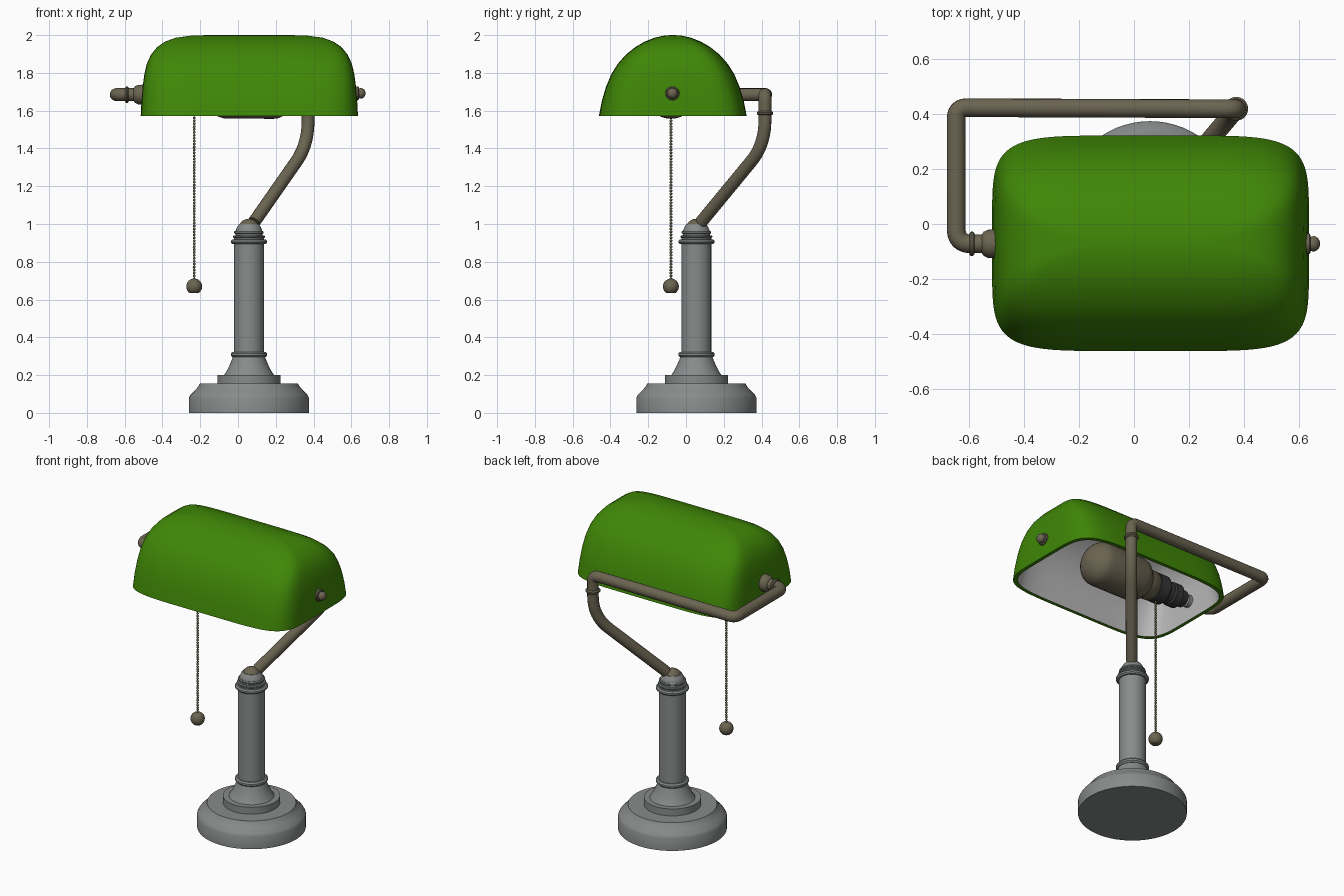
import bpy, bmesh, math
from mathutils import Vector, Matrix

if "Cube" in bpy.data.objects:
    bpy.data.objects.remove(bpy.data.objects["Cube"])


def material(name, r, g, b):
    m = bpy.data.materials.new(name)
    m.use_nodes = True
    m.diffuse_color = (r, g, b, 1)
    m.node_tree.nodes["Principled BSDF"].inputs["Base Color"].default_value = (r, g, b, 1)
    return m


GREEN = material("green glass", 0.05, 0.24, 0.002)
WHITE = material("pale lining", 0.5, 0.5, 0.5)
GREY = material("grey metal", 0.25, 0.26, 0.26)
BRONZE = material("bronze", 0.147, 0.127, 0.082)
BLACK = material("black socket", 0.035, 0.035, 0.035)


def finish(bm, name, *mats, angle=35):
    bmesh.ops.recalc_face_normals(bm, faces=bm.faces)
    me = bpy.data.meshes.new(name)
    bm.to_mesh(me)
    bm.free()
    ob = bpy.data.objects.new(name, me)
    bpy.context.collection.objects.link(ob)
    for m in mats:
        me.materials.append(m)
    bpy.ops.object.select_all(action='DESELECT')
    ob.select_set(True)
    bpy.context.view_layer.objects.active = ob
    bpy.ops.object.shade_smooth_by_angle(angle=math.radians(angle))
    return ob


def loft(bm, rings):
    """Skin closed rings of points, capping both ends; returns face rows."""
    rows = [[bm.verts.new(p) for p in ring] for ring in rings]
    n = len(rows[0])
    bands = [[bm.faces.new((a[i], a[(i + 1) % n], b[(i + 1) % n], b[i])) for i in range(n)]
             for a, b in zip(rows, rows[1:])]
    caps = [bm.faces.new(rows[0]), bm.faces.new(rows[-1])]
    return bands, caps


def lathe(name, mat, profile, origin, along_x=False, sides=48):
    """Turn (radius, distance) pairs about z, or about x."""
    bm = bmesh.new()
    turns = [math.tau * i / sides for i in range(sides)]
    loft(bm, [[(r * math.cos(t), r * math.sin(t), h) for t in turns] for r, h in profile])
    if along_x:
        bm.transform(Matrix.Rotation(math.pi / 2, 4, 'Y'))
    bm.transform(Matrix.Translation(origin))
    return finish(bm, name, mat)


def arc(r, h, steps=8, start=0.0, squash=1.0):
    """Quarter-round from radius r at height h up to a near-point."""
    return [(r * math.cos(a), h + squash * r * math.sin(a)) for a in
            (start + (1.54 - start) * i / steps for i in range(steps + 1))]


# Base and column
AXIS = (0.058, 0.055, 0)
lathe("base", GREY, [(0.318, 0), (0.318, 0.08), (0.31, 0.095), (0.285, 0.12), (0.268, 0.14),
                     (0.26, 0.155), (0.167, 0.155), (0.167, 0.2), (0.133, 0.2), (0.118, 0.222),
                     (0.104, 0.25), (0.091, 0.28), (0.084, 0.3)], AXIS, sides=64)
lathe("column", GREY, [(0.079, 0.29), (0.079, 0.93)], AXIS)


def ring(name, r, z, h, mat=GREY, origin=AXIS, along_x=False):
    e = h * 0.3
    return lathe(name, mat, [(r - e, z), (r, z + e), (r, z + h - e), (r - e, z + h)], origin, along_x)


ring("lower_column_ring", 0.096, 0.295, 0.028)
ring("upper_column_ring", 0.096, 0.893, 0.026)
ring("neck_ring", 0.084, 0.926, 0.014)
ring("cap_ring", 0.078, 0.948, 0.016)
lathe("column_cap", GREY, [(0.074, 0.92), (0.07, 0.966), (0.062, 0.985), (0.052, 1.0)], AXIS)
lathe("cap_dome", BRONZE, arc(0.056, 0.972), AXIS)


# Bent tube carrying the shade
def rounded(path, steps=10):
    """Round each inner corner by its given setback."""
    pts = [Vector(path[0][0])]
    for (a, _), (b, d), (c, _) in zip(path, path[1:], path[2:]):
        a, b, c = Vector(a), Vector(b), Vector(c)
        p, q = b + (a - b).normalized() * d, b + (c - b).normalized() * d
        for i in range(steps + 1):
            t = i / steps
            pts.append(p * (1 - t) ** 2 + b * 2 * t * (1 - t) + q * t * t)
    return pts + [Vector(path[-1][0])]


ARM_Z, SHADE_Y, POST = 1.685, -0.072, (0.371, 0.418)
path = rounded([((0.085, 0.08, 1.01), 0), ((*POST, 1.42), 0.13), ((*POST, ARM_Z), 0.04),
                ((-0.645, 0.422, ARM_Z), 0.04), ((-0.645, SHADE_Y, ARM_Z), 0.055),
                ((-0.5, SHADE_Y, ARM_Z), 0)])
curve = bpy.data.curves.new("arm_tube", 'CURVE')
curve.dimensions = '3D'
curve.bevel_depth = 0.034
curve.bevel_resolution = 6
curve.use_fill_caps = True
spline = curve.splines.new('POLY')
spline.points.add(len(path) - 1)
for point, co in zip(spline.points, path):
    point.co = (*co, 1)
spline.use_smooth = True
curve.materials.append(BRONZE)
bpy.context.collection.objects.link(bpy.data.objects.new("arm_tube", curve))

ring("arm_collar", 0.043, 1.576, 0.022, BRONZE, (*POST, 0))
SIDE = (0, SHADE_Y, ARM_Z)
ring("arm_flange", 0.044, -0.597, 0.018, BRONZE, SIDE, True)
lathe("shade_mount", BRONZE, [(0.034, -0.552), (0.044, -0.545), (0.051, -0.53), (0.053, -0.5)],
      SIDE, True)
KNOB = (0, SHADE_Y, 1.692)
lathe("knob_washer", BRONZE, [(0.037, 0.61), (0.037, 0.636), (0.032, 0.64)], KNOB, True)
lathe("end_knob", BRONZE, [(0.022, 0.63)] + arc(0.028, 0.65, squash=0.9), KNOB, True)

# Glass shade: outer skin, rim, then pale inner skin
LEVELS = [(0.22, 0.012, 2.0), (0.31, 0.048, 1.997), (0.39, 0.097, 1.986), (0.445, 0.148, 1.966),
          (0.488, 0.198, 1.937), (0.521, 0.249, 1.896), (0.543, 0.291, 1.848),
          (0.556, 0.326, 1.792), (0.565, 0.354, 1.725), (0.571, 0.376, 1.65), (0.575, 0.391, 1.573)]


def shade_ring(a, b, z, n=5.6, count=96):
    pts = []
    for i in range(count):
        t = math.tau * i / count
        c, s = math.cos(t), math.sin(t)
        pts.append((0.06 + a * math.copysign(abs(c) ** (2 / n), c),
                    -0.07 + b * math.copysign(abs(s) ** (2 / n), s), z))
    return pts


WALL = 0.022
inner = [(a - WALL, max(b - WALL, 0.006), z - (WALL if z > 1.58 else 0)) for a, b, z in LEVELS]
bm = bmesh.new()
bands, caps = loft(bm, [shade_ring(*lv) for lv in LEVELS + inner[::-1]])
for face in [f for band in bands[len(LEVELS):] for f in band] + caps[1:]:
    face.material_index = 1
finish(bm, "shade", GREEN, WHITE, angle=50)

# Bulb and socket
LAMP = (0, -0.08, 1.69)
lathe("bulb", BRONZE, [(0.08, -0.21), (0.088, -0.2), (0.092, -0.14), (0.105, -0.125), (0.122, -0.105),
                       (0.132, -0.07), (0.133, 0.19)] + arc(0.133, 0.19, squash=0.8)[1:], LAMP, True)
lathe("socket", BLACK, [(0.05, -0.44), (0.055, -0.4), (0.072, -0.39), (0.072, -0.34), (0.064, -0.33),
                        (0.064, -0.3), (0.088, -0.28), (0.088, -0.21), (0.08, -0.205)], LAMP, True)
lathe("socket_stem", GREY, [(0.028, -0.53), (0.028, -0.49), (0.038, -0.485), (0.038, -0.46),
                            (0.026, -0.455), (0.026, -0.43)], LAMP, True)

# Pull chain and ball
PULL = (-0.232, -0.08)
bm = bmesh.new()
for i in range(60):
    bmesh.ops.create_icosphere(bm, subdivisions=1, radius=0.0085,
                               matrix=Matrix.Translation((*PULL, 0.71 + i * 0.0155)))
finish(bm, "pull_chain", BRONZE, angle=80)
lathe("pull_ball", BRONZE, [(0.022, 0.634)] + arc(0.042, 0.669, 14, start=-0.95), (*PULL, 0), sides=32)
